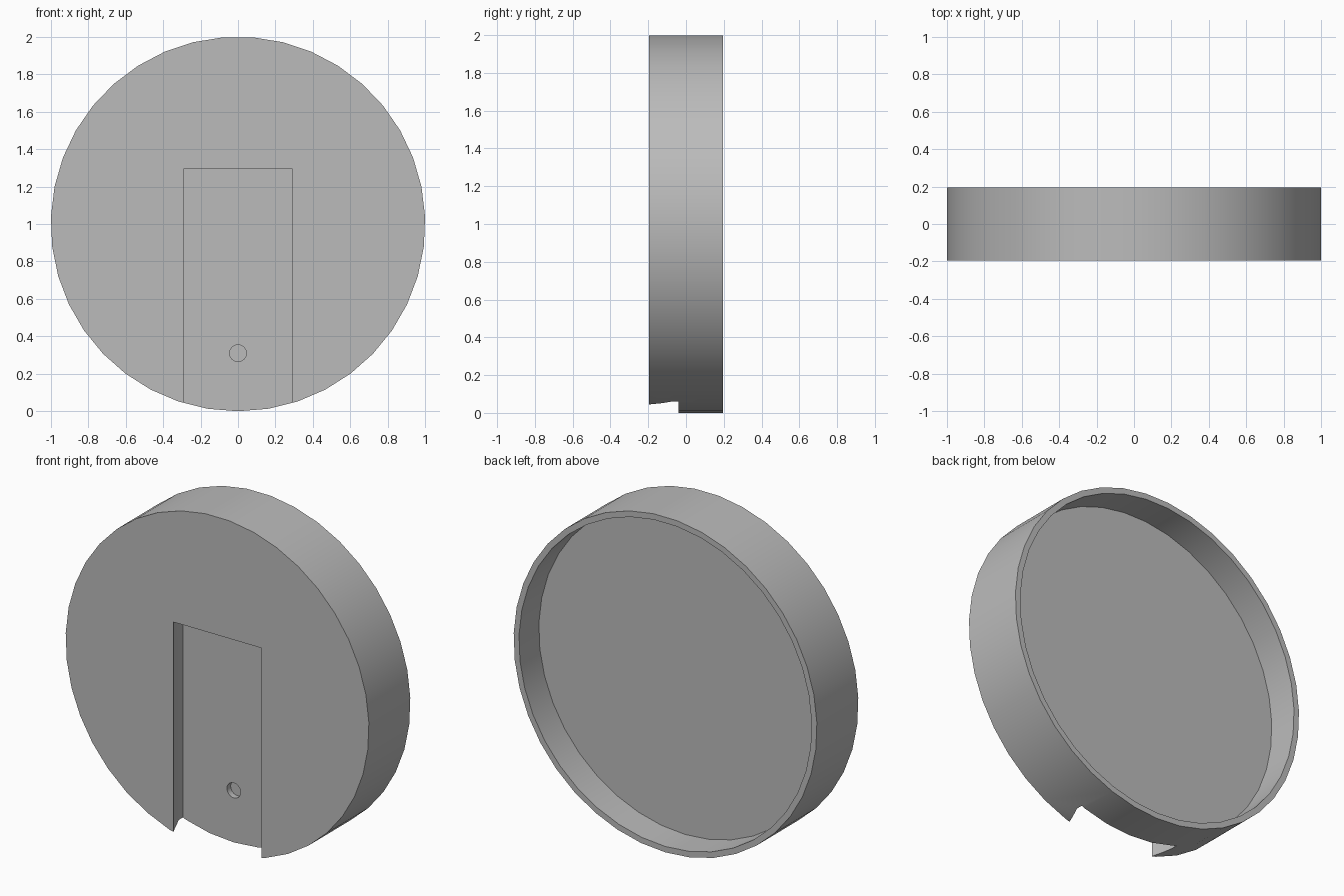
import bpy, bmesh
from math import cos, sin, pi

R, HALF = 1.0, 0.195      # disc radius and half thickness
SIDES = 39                # one corner points straight down

if "Cube" in bpy.data.objects:
    bpy.data.objects.remove(bpy.data.objects["Cube"])

grey = bpy.data.materials.new("plain grey")
grey.use_nodes = True
colour = (0.5, 0.5, 0.5, 1)
grey.diffuse_color = colour
grey.node_tree.nodes["Principled BSDF"].inputs["Base Color"].default_value = colour


def prism(name, outline, offset):
    """Extrude a closed outline of points along the offset vector."""
    bm = bmesh.new()
    face = bm.faces.new([bm.verts.new(p) for p in outline])
    top = bmesh.ops.extrude_face_region(bm, geom=[face])["geom"]
    verts = [g for g in top if isinstance(g, bmesh.types.BMVert)]
    bmesh.ops.translate(bm, verts=verts, vec=offset)
    if len(bm.faces) == len(outline) + 1:
        bm.faces.new([v for v in bm.verts if v not in verts])
    bmesh.ops.recalc_face_normals(bm, faces=bm.faces)
    mesh = bpy.data.meshes.new(name)
    bm.to_mesh(mesh)
    bm.free()
    mesh.materials.append(grey)
    obj = bpy.data.objects.new(name, mesh)
    bpy.context.collection.objects.link(obj)
    return obj


def disc(name, radius, z, y0, y1, sides):
    ring = [(radius * sin(2 * pi * i / sides), y0,
             z - radius * cos(2 * pi * i / sides)) for i in range(sides)]
    return prism(name, ring, (0, y1 - y0, 0))


def cut(body, cutter):
    mod = body.modifiers.new("cut", "BOOLEAN")
    mod.operation = "DIFFERENCE"
    mod.solver = "EXACT"
    mod.object = cutter
    bpy.context.view_layer.objects.active = body
    bpy.ops.object.modifier_apply(modifier=mod.name)
    bpy.data.objects.remove(cutter)


# Round shell
shell = disc("round_shell", R, R, -HALF, HALF, SIDES)

# Shallow recess in the back, leaving a thin rim
cut(shell, disc("back_recess", 0.965, R, 0.008, HALF + 0.1, SIDES))

# Undercut hanging slot in the front, open at the bottom
half = [(0.29, -HALF), (0.335, -0.08), (0.335, -0.04)]
slope = (half[1][0] - half[0][0]) / (half[1][1] - half[0][1])
half[0] = (0.29 - slope * 0.05, -HALF - 0.05)
outline = half + [(-x, y) for x, y in reversed(half)]
cut(shell, prism("hanging_slot", [(x, y, -0.1) for x, y in outline], (0, 0, 1.395)))

# Small blind locating hole in the slot floor
cut(shell, disc("locating_hole", 0.045, 0.31, -0.08, -0.005, 24))

# Smooth round walls, sharp corners
bpy.ops.object.select_all(action="DESELECT")
shell.select_set(True)
bpy.context.view_layer.objects.active = shell
bpy.ops.object.shade_smooth_by_angle(angle=pi / 6)
